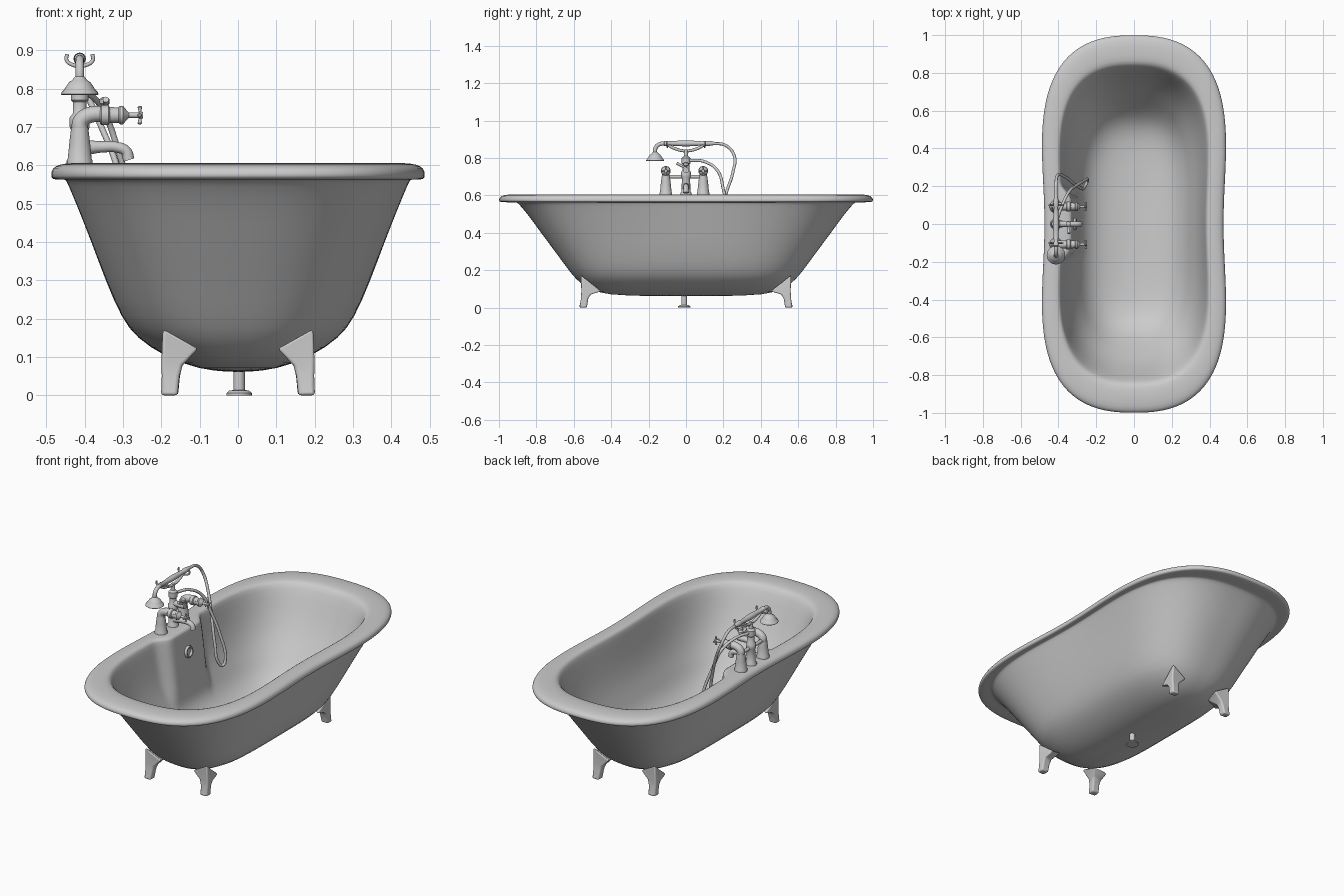
import bpy, bmesh, math
from mathutils import Vector, Matrix


def finish(name, mesh, angle=40):
    mesh.shade_smooth()
    mesh.set_sharp_from_angle(angle=math.radians(angle))
    ob = bpy.data.objects.new(name, mesh)
    bpy.context.collection.objects.link(ob)
    return ob


def loft(name, rings, angle=40, close=True):
    """Skin a list of equal-length point rings and cap both ends."""
    bm = bmesh.new()
    vr = [[bm.verts.new(p) for p in r] for r in rings]
    n = len(rings[0])
    for a, b in zip(vr, vr[1:]):
        for i in range(n):
            j = (i + 1) % n
            bm.faces.new((a[i], a[j], b[j], b[i]))
    if close:
        bm.faces.new(vr[0][::-1])
        bm.faces.new(vr[-1])
    bmesh.ops.recalc_face_normals(bm, faces=bm.faces)
    me = bpy.data.meshes.new(name)
    bm.to_mesh(me)
    bm.free()
    return finish(name, me, angle)


def lathe(name, profile, origin, axis=(0, 0, 1), seg=28):
    """Turn (radius, height) pairs around an axis through origin."""
    m = Matrix.Translation(origin) @ Vector(axis).to_track_quat('Z', 'Y').to_matrix().to_4x4()
    rings = [[m @ Vector((r * math.cos(2 * math.pi * i / seg), r * math.sin(2 * math.pi * i / seg), h))
              for i in range(seg)] for r, h in profile]
    return loft(name, rings)


def tube(name, pts, radius, res=8):
    """Round pipe along a smooth path; radius may be a list per point."""
    cu = bpy.data.curves.new(name, 'CURVE')
    cu.dimensions = '3D'
    cu.bevel_depth = 1.0
    cu.bevel_resolution = 4
    cu.resolution_u = res
    cu.use_fill_caps = True
    sp = cu.splines.new('BEZIER')
    sp.bezier_points.add(len(pts) - 1)
    for k, (bp, p) in enumerate(zip(sp.bezier_points, pts)):
        bp.co = p
        bp.handle_left_type = bp.handle_right_type = 'AUTO'
        bp.radius = radius[k] if isinstance(radius, list) else radius
    tmp = bpy.data.objects.new(name + "_path", cu)
    bpy.context.collection.objects.link(tmp)
    dg = bpy.context.evaluated_depsgraph_get()
    me = bpy.data.meshes.new_from_object(tmp.evaluated_get(dg))
    bpy.data.objects.remove(tmp)
    return finish(name, me)


# Tub shell: waisted oval rings from the underside, over the rolled rim, to the inside floor
def oval(a, b, z, inside, seg=160):
    waist = 0.06 * max(0, (z - 0.3) / 0.3)
    pts = []
    for i in range(seg):
        t = 2 * math.pi * i / seg
        c, s = abs(math.cos(t)), abs(math.sin(t))
        lo, hi = 0.5, 2.0
        for _ in range(30):
            r = (lo + hi) / 2
            if (r * c) ** 2.5 + (r * s) ** 4.3 < 1:
                lo = r
            else:
                hi = r
        y = b * r * math.sin(t)
        x = a * r * math.cos(t) * (1 - waist * math.exp(-(y / 0.4) ** 2))
        # flat tap panel pushed out of the inner left wall
        face = -.285 - .13 * (z - .24)
        if inside and x < face and z > .2:
            k = min(1, max(0, (.19 - abs(y)) / .04))
            x += (face - x) * k * k * (3 - 2 * k)
        pts.append((x, y, z))
    return pts


shell = [(.02, .18, .061), (.10, .43, .067), (.19, .525, .10), (.265, .587, .15), (.303, .627, .20),
         (.346, .70, .30), (.389, .775, .40), (.434, .847, .50), (.458, .892, .552), (.464, .905, .563),
         (.471, .92, .563), (.493, .985, .563), (.501, .998, .567), (.502, 1.0, .578), (.499, .995, .592),
         (.483, .972, .603), (.444, .915, .607), (.414, .862, .604), (.404, .84, .594), (.394, .815, .55),
         (.364, .75, .40), (.325, .68, .30), (.30, .645, .25), (.28, .608, .20), (.235, .555, .14),
         (.17, .49, .105), (.09, .40, .087), (.02, .16, .081)]
tub = loft("tub_shell", [oval(*s, k > 16) for k, s in enumerate(shell)], 180)
sub = tub.modifiers.new("smooth", 'SUBSURF')
sub.levels = sub.render_levels = 1

# Overflow ring on the tap panel
lathe("overflow_ring", [(.033, -.008), (.033, .006), (.029, .012), (.023, .012), (.019, .006), (.017, .002)],
      (-.316, 0, .48), (1, 0, .13))

# Drain pipe under the tub
lathe("drain_pipe", [(.033, 0), (.033, .006), (.026, .012), (.015, .014), (.015, .068)], (0.003, -.01, 0))

# Four feet: a square leg spreading into a diamond plate
foot = [[(.201, .567, 0), (.158, .572, 0), (.156, .53, 0), (.200, .53, 0)],
        [(.199, .562, .05), (.153, .56, .05), (.151, .522, .05), (.198, .522, .05)],
        [(.200, .56, .09), (.144, .556, .08), (.146, .512, .075), (.198, .508, .07)],
        [(.197, .563, .178), (.102, .556, .122), (.12, .47, .11), (.190, .452, .085)]]
for sx, nx in ((1, "right"), (-1, "left")):
    for sy, ny in ((1, "back"), (-1, "front")):
        f = loft(f"{ny}_{nx}_foot", [[(sx * x, sy * y, z) for x, y, z in r] for r in foot], 60)
        b = f.modifiers.new("round", 'BEVEL')
        b.width, b.segments, b.limit_method = .008, 3, 'ANGLE'

# Hot and cold taps: pillar, elbow, valve body and cross handle
X = -.413
for y, side in ((.092, "hot"), (-.108, "cold")):
    lathe(side + "_pillar", [(.034, .6), (.034, .612), (.031, .618), (.027, .66), (.022, .70)], (X, y, 0))
    tube(side + "_elbow", [(X, y, .69), (X + .003, y, .715), (X + .025, y, .731), (X + .09, y, .731)], .021)
    lathe(side + "_valve", [(.022, 0), (.026, .004), (.026, .022), (.02, .026), (.02, .048), (.024, .052),
                            (.024, .06), (.012, .07), (.007, .075), (.007, .10), (.01, .103), (.008, .112)],
          (-.36, y, .731), (1, 0, 0))
    for k, d in enumerate(((0, 1, 0), (0, 0, 1))):
        lathe(f"{side}_handle_{k}", [(.003, -.024), (.006, -.021), (.004, -.012), (.004, .012), (.006, .021),
                                     (.003, .024)], (-.256, y, .731), d, 12)

# Centre column, cross pipe and spout
lathe("centre_column", [(.03, .6), (.03, .612), (.024, .62), (.022, .69), (.026, .70), (.026, .725),
                        (.018, .735), (.018, .765), (.023, .77), (.023, .80), (.012, .81), (.010, .845)], (X, 0, 0))
tube("cross_pipe", [(X, -.108, .70), (X, .092, .70)], .010)
tube("spout", [(X, 0, .645), (-.36, 0, .648), (-.315, 0, .647), (-.292, 0, .637), (-.285, 0, .614)],
     [.022, .015, .014, .014, .015])

# Diverter valve and lever
tube("diverter_body", [(X, 0, .735), (-.335, 0, .735)], .016)
lathe("diverter_knob", [(.006, 0), (.006, .02), (.013, .026), (.013, .038), (.006, .043)], (-.348, 0, .735))
tube("diverter_lever", [(-.345, 0, .745), (-.345, -.05, .772)], [.005, .008])

# Cradle: wishbone with two forked hooks
tube("cradle_arm", [(X, -.10, .872), (X, -.06, .85), (X, 0, .838), (X, .06, .85), (X, .10, .872)], .008)
for y, end in ((-.10, "front"), (.10, "back")):
    tube(end + "_hook", [(X - .033, y, .890), (X - .034, y, .874), (X - .02, y, .863), (X, y, .859),
                         (X + .02, y, .863), (X + .034, y, .874), (X + .033, y, .890)], .005)

# Handset with curved neck and bell-shaped spray head
lathe("handset_grip", [(.009, -.12), (.014, -.115), (.014, -.10), (.011, -.095), (.015, -.03), (.016, 0),
                       (.015, .03), (.011, .09), (.014, .10), (.014, .12), (.009, .15)], (X, .0, .878), (0, 1, 0))
tube("handset_neck", [(X, -.11, .878), (X, -.145, .872), (X, -.163, .852), (X, -.165, .815)], .011)
lathe("spray_head", [(.046, .783), (.049, .786), (.047, .791), (.041, .797), (.034, .808), (.028, .817),
                     (.021, .821), (.012, .832)], (X, -.165, 0))

# Flexible hose looping down into the tub and back to the column
tube("hose", [(X, .145, .878), (X, .21, .868), (-.405, .257, .815), (-.365, .25, .72), (-.32, .215, .61),
              (-.28, .19, .46), (-.262, .195, .36), (-.25, .22, .335), (-.245, .235, .37), (-.27, .225, .50),
              (-.31, .20, .63), (-.345, .17, .73), (-.38, .10, .78), (-.41, .015, .787)], .008)
